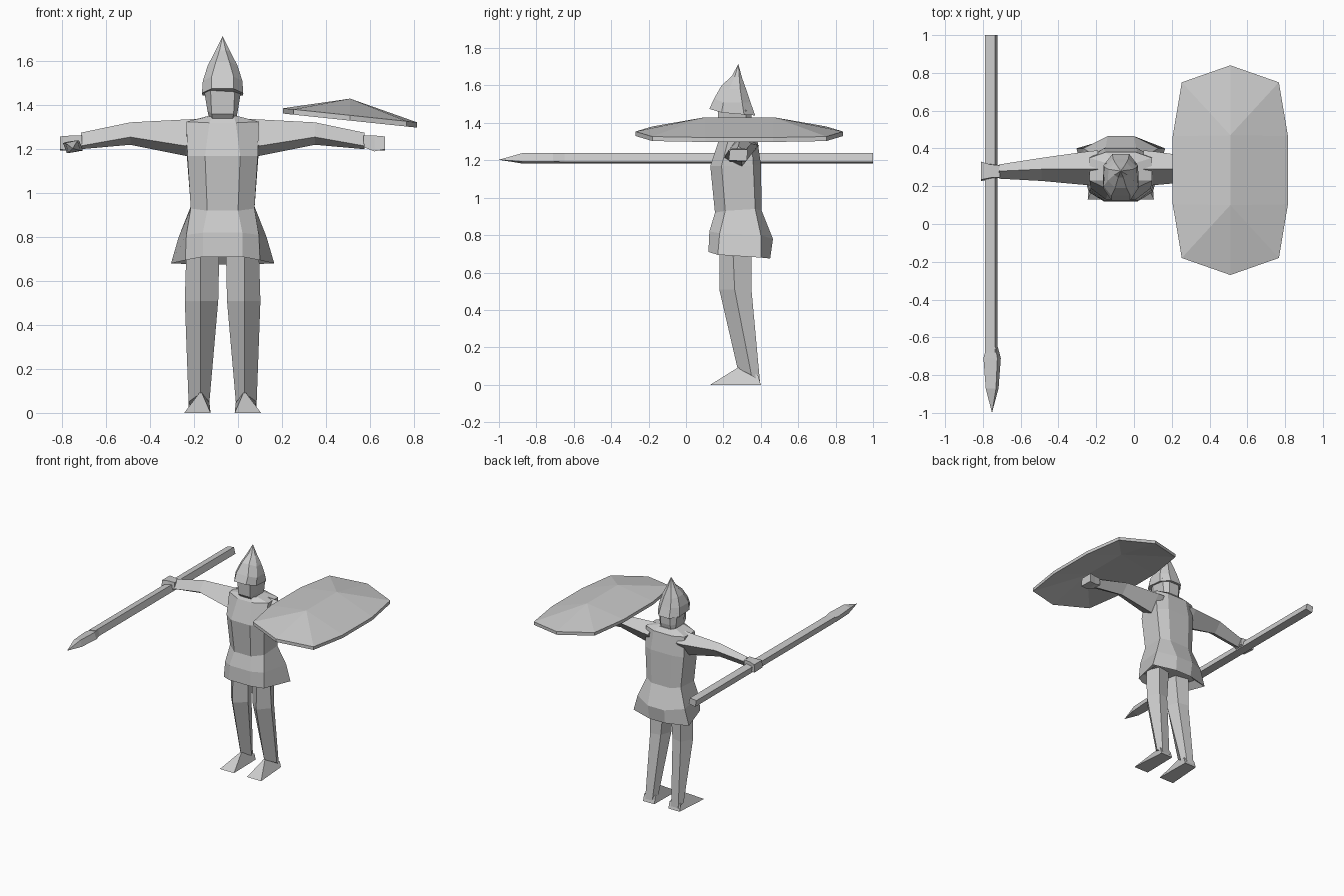
import bpy, bmesh

CX = -0.07  # symmetry plane of the figure

grey = bpy.data.materials.new("plain grey")
grey.diffuse_color = (0.6, 0.6, 0.6, 1)


def loft(name, rings, cap_start=True, cap_end=True, flip=False):
    """Skin a list of closed rings; a ring of one point becomes a tip."""
    bm = bmesh.new()
    loops = [[bm.verts.new((2 * CX - p[0] if flip else p[0], p[1], p[2])) for p in r]
             for r in rings]
    for a, b in zip(loops, loops[1:]):
        n = max(len(a), len(b))
        for i in range(n):
            j = (i + 1) % n
            if len(a) == 1:
                bm.faces.new((a[0], b[i], b[j]))
            elif len(b) == 1:
                bm.faces.new((a[i], a[j], b[0]))
            else:
                bm.faces.new((a[i], a[j], b[j], b[i]))
    for ring, cap in ((loops[0], cap_start), (loops[-1], cap_end)):
        if cap and len(ring) > 2:
            bm.faces.new(ring)
    bmesh.ops.recalc_face_normals(bm, faces=bm.faces)
    me = bpy.data.meshes.new(name)
    bm.to_mesh(me)
    bm.free()
    me.materials.append(grey)
    ob = bpy.data.objects.new(name, me)
    bpy.context.collection.objects.link(ob)
    return ob


def sym(pts):
    """Mirror half a section (offset, y, z), front to back, into a full ring."""
    return ([(CX + d, y, z) for d, y, z in pts]
            + [(CX - d, y, z) for d, y, z in reversed(pts)])


# Tunic with flared skirt, waist, chest and shoulders
loft("tunic", [sym(r) for r in (
    [(0.06, 0.17, 0.73), (0.14, 0.19, 0.73), (0.17, 0.37, 0.72), (0.06, 0.41, 0.72)],
    [(0.09, 0.12, 0.71), (0.17, 0.17, 0.695), (0.235, 0.40, 0.68), (0.065, 0.45, 0.675)],
    [(0.09, 0.125, 0.82), (0.165, 0.18, 0.81), (0.20, 0.40, 0.80), (0.07, 0.465, 0.78)],
    [(0.07, 0.155, 0.92), (0.145, 0.21, 0.93), (0.145, 0.37, 0.94), (0.08, 0.405, 0.93)],
    [(0.08, 0.13, 1.17), (0.16, 0.19, 1.17), (0.163, 0.36, 1.17), (0.09, 0.40, 1.18)],
    [(0.06, 0.18, 1.32), (0.165, 0.23, 1.325), (0.165, 0.35, 1.325), (0.08, 0.38, 1.32)],
    [(0.05, 0.20, 1.35), (0.07, 0.23, 1.35), (0.07, 0.32, 1.35), (0.05, 0.35, 1.35)],
)])

# Head
loft("head", [sym(r) for r in (
    [(0.045, 0.20, 1.33), (0.06, 0.24, 1.33), (0.06, 0.32, 1.33), (0.04, 0.34, 1.33)],
    [(0.05, 0.175, 1.36), (0.07, 0.23, 1.38), (0.07, 0.32, 1.38), (0.04, 0.35, 1.38)],
    [(0.055, 0.17, 1.47), (0.085, 0.22, 1.47), (0.08, 0.32, 1.47), (0.04, 0.35, 1.47)],
)])

# Pointed helmet
loft("helmet", [sym(r) for r in (
    [(0.05, 0.125, 1.475), (0.094, 0.19, 1.455), (0.092, 0.31, 1.445), (0.045, 0.37, 1.44)],
    [(0.05, 0.15, 1.53), (0.09, 0.20, 1.51), (0.085, 0.30, 1.51), (0.04, 0.345, 1.51)],
    [(0.03, 0.19, 1.60), (0.068, 0.23, 1.58), (0.065, 0.29, 1.58), (0.03, 0.325, 1.57)],
    [(0.014, 0.245, 1.65), (0.034, 0.26, 1.645), (0.034, 0.285, 1.64), (0.014, 0.30, 1.64)],
    [(0, 0.28, 1.715)],
)][:-1] + [[(CX, 0.28, 1.715)]])

# Arm sections: offset, then (y, z) of front, top, back and bottom edges
arm = [
    (0.12, (0.20, 1.24), (0.29, 1.338), (0.39, 1.28), (0.29, 1.16)),
    (0.17, (0.205, 1.215), (0.29, 1.335), (0.385, 1.28), (0.30, 1.17)),
    (0.42, (0.228, 1.255), (0.29, 1.322), (0.35, 1.29), (0.29, 1.22)),
    (0.645, (0.24, 1.215), (0.28, 1.275), (0.315, 1.25), (0.28, 1.20)),
]
hand = [
    (0.64, (0.245, 1.21), (0.245, 1.262), (0.31, 1.262), (0.31, 1.21)),
    (0.69, (0.235, 1.19), (0.245, 1.262), (0.315, 1.262), (0.32, 1.195)),
    (0.74, (0.228, 1.20), (0.235, 1.258), (0.33, 1.258), (0.325, 1.195)),
]

# Leg sections: offset, y and z of front ridge, outer side, back and inner side
leg = [
    [(0.10, 0.18, 0.74), (0.165, 0.25, 0.74), (0.13, 0.35, 0.74), (0.03, 0.33, 0.74), (0.015, 0.24, 0.74)],
    [(0.10, 0.178, 0.51), (0.172, 0.26, 0.51), (0.13, 0.35, 0.51), (0.05, 0.335, 0.51), (0.02, 0.25, 0.51)],
    [(0.10, 0.275, 0.09), (0.155, 0.35, 0.05), (0.14, 0.395, 0.02), (0.08, 0.395, 0.02), (0.06, 0.35, 0.05)],
]
# Wedge foot: sole, then ankle
foot = [
    [(0.175, 0.13, 0), (0.055, 0.13, 0), (0.06, 0.40, 0), (0.155, 0.40, 0)],
    [(0.105, 0.278, 0.092), (0.095, 0.278, 0.092), (0.06, 0.385, 0.05), (0.155, 0.385, 0.05)],
]

for side, flip in (("left", False), ("right", True)):
    for part, data in (("arm", arm), ("hand", hand)):
        loft(f"{side}_{part}", [[(CX + d, y, z) for y, z in s] for d, *s in data], flip=flip)
    for part, data in (("leg", leg), ("foot", foot)):
        loft(f"{side}_{part}", [[(CX + d, y, z) for d, y, z in r] for r in data], flip=flip)

# Spear: square shaft and leaf-shaped head
shaft = [(-0.788, 1.232), (-0.735, 1.24), (-0.722, 1.192), (-0.778, 1.182)]
loft("spear_shaft", [[(x, y, z) for x, z in shaft] for y in (1.0, -0.68)])
head = []
for y, w, h in ((-0.65, 0.03, 0.028), (-0.71, 0.046, 0.029), (-0.87, 0.034, 0.029)):
    head.append([(-0.751 + sx * w, y, 1.211 + sz * h)
                 for sx, sz in ((-1, 0.6), (0.6, 1), (1, -0.6), (-0.6, -1))])
loft("spear_head", head + [[(-0.752, -1.0, 1.203)]])

# Shield: tilted ten-sided rim rising to a central ridge, hollow below
SX, SY = 0.51, 0.285
quarter = [(0.305, 0.18), (0.257, 0.465)]
rim = (quarter + [(0, 0.555)] + [(-x, y) for x, y in reversed(quarter)]
       + [(-x, -y) for x, y in quarter] + [(0, -0.555)]
       + [(x, -y) for x, y in reversed(quarter)])
bm = bmesh.new()
layers = []
for drop in (0, 0.024):
    edge = [bm.verts.new((SX + x, SY + y, 1.354 - 0.105 * x - drop)) for x, y in rim]
    ridge = [bm.verts.new((SX, SY + s * 0.185, 1.43 - drop)) for s in (1, -1)]
    layers.append(edge)
    for i in range(10):
        a, b = edge[i], edge[(i + 1) % 10]
        if i in (4, 9):  # long flanks beside the ridge
            bm.faces.new((a, b, ridge[1], ridge[0]) if i == 4 else (a, b, ridge[0], ridge[1]))
        else:
            bm.faces.new((a, b, ridge[0] if i < 4 else ridge[1]))
top, low = layers
for i in range(10):
    j = (i + 1) % 10
    bm.faces.new((top[i], top[j], low[j], low[i]))
bmesh.ops.recalc_face_normals(bm, faces=bm.faces)
me = bpy.data.meshes.new("shield")
bm.to_mesh(me)
bm.free()
me.materials.append(grey)
bpy.context.collection.objects.link(bpy.data.objects.new("shield", me))
